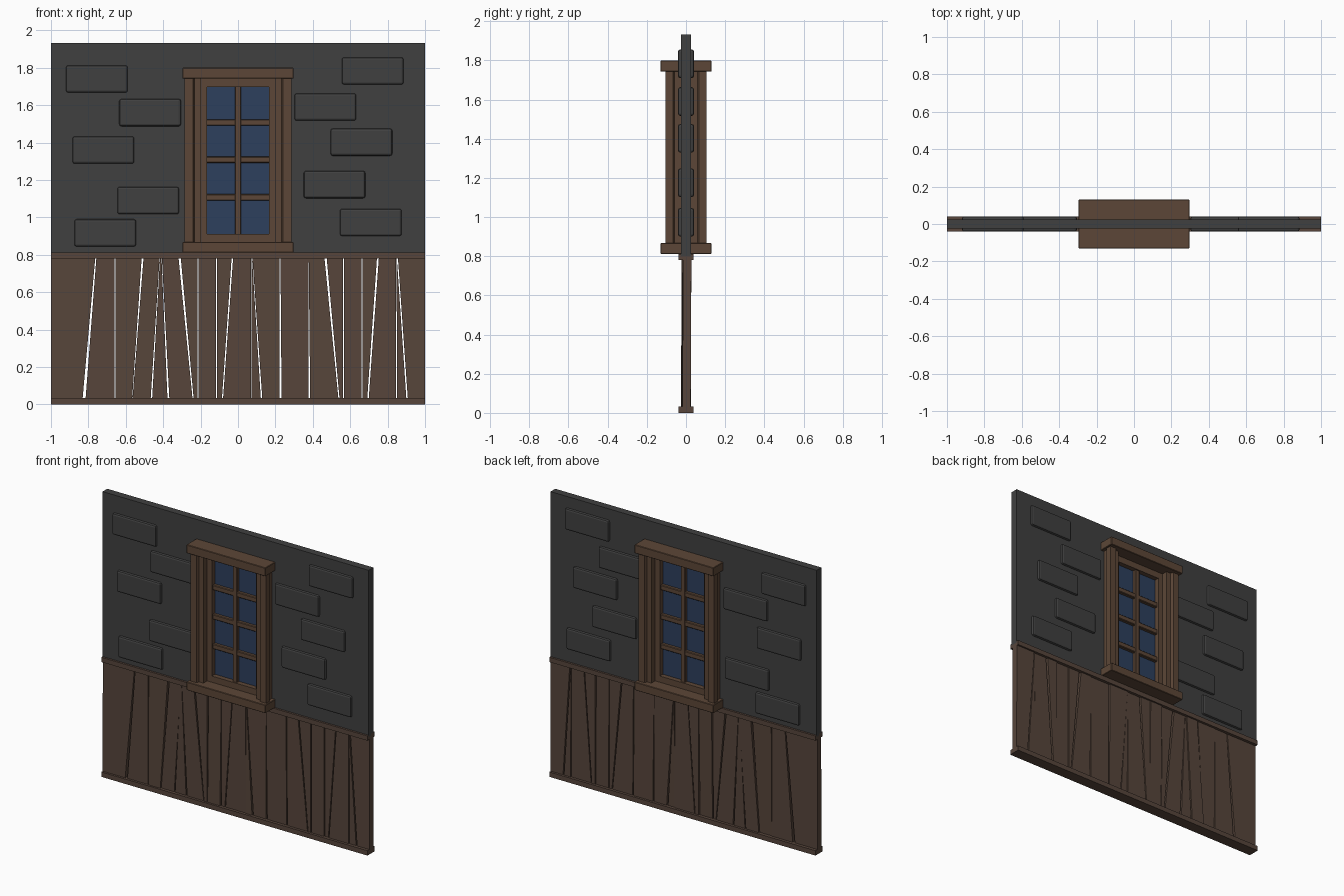
import bpy, bmesh, random

if "Cube" in bpy.data.objects:
    bpy.data.objects.remove(bpy.data.objects["Cube"])

random.seed(4)


def material(name, rgb):
    m = bpy.data.materials.new(name)
    m.diffuse_color = (*rgb, 1)
    m.use_nodes = True
    m.node_tree.nodes["Principled BSDF"].inputs["Base Color"].default_value = m.diffuse_color
    return m


STONE = material("dark grey stone", (0.051, 0.051, 0.051))
WOOD = material("brown plank wood", (0.095, 0.060, 0.044))
TRIM = material("warm window wood", (0.107, 0.062, 0.038))
GLASS = material("blue glass", (0.026, 0.050, 0.110))


def finish(name, bm, mat, bevel=0, segments=1):
    bmesh.ops.recalc_face_normals(bm, faces=bm.faces)
    me = bpy.data.meshes.new(name)
    bm.to_mesh(me)
    bm.free()
    ob = bpy.data.objects.new(name, me)
    bpy.context.collection.objects.link(ob)
    if mat:
        me.materials.append(mat)
    if bevel:
        mod = ob.modifiers.new("bevel", 'BEVEL')
        mod.width, mod.segments = bevel, segments
    return ob


def prism(name, outline, y0, y1, mat, lean=(0, 0), **kw):
    """Extrude an x-z outline along y; lean shifts y by (bottom, top)."""
    bm = bmesh.new()
    mid = sum(z for _, z in outline) / len(outline)
    rings = []
    for y in (y0, y1):
        rings.append([bm.verts.new((x, y + lean[z > mid], z)) for x, z in outline])
    bm.faces.new(rings[0])
    bm.faces.new(rings[1])
    n = len(outline)
    for i in range(n):
        j = (i + 1) % n
        bm.faces.new((rings[0][i], rings[0][j], rings[1][j], rings[1][i]))
    return finish(name, bm, mat, **kw)


def box(name, x0, x1, d, z0, z1, mat, **kw):
    return prism(name, [(x0, z0), (x1, z0), (x1, z1), (x0, z1)], -d, d, mat, **kw)


# Stone wall with a window opening
wall = box("stone_wall", -1, 1, 0.025, 0.80, 1.932, STONE)
cutter = box("window_cutter", -0.22, 0.22, 0.1, 0.84, 1.77, None)
cutter.hide_render = True
cutter.hide_set(True)
cut = wall.modifiers.new("opening", 'BOOLEAN')
cut.object, cut.solver = cutter, 'EXACT'

# Raised stones, showing on both faces of the wall
stones = [(-0.755, 1.74), (-0.47, 1.56), (-0.72, 1.36), (-0.48, 1.09), (-0.71, 0.917),
          (0.72, 1.783), (0.467, 1.59), (0.66, 1.402), (0.516, 1.175), (0.71, 0.973)]
for i, (x, z) in enumerate(stones):
    box(f"raised_stone_{i + 1}", x - 0.165, x + 0.165, 0.041, z - 0.073, z + 0.073,
        STONE, bevel=0.012, segments=2)

# Rails above and below the planks
box("bottom_rail", -1, 1, 0.039, 0, 0.033, WOOD)
box("top_rail", -1, 1, 0.039, 0.78, 0.812, WOOD)

# Crooked planks: (top x, bottom x, half gap top, half gap bottom) for each gap
gaps = [(-1, -1, 0, 0), (-0.76, -0.823, .003, .008), (-0.658, -0.658, .002, .002),
        (-0.51, -0.565, .005, .001), (-0.418, -0.463, .001, .004),
        (-0.408, -0.372, .001, .005), (-0.312, -0.24, .006, .003),
        (-0.214, -0.214, .003, .003), (-0.115, -0.115, .002, .003),
        (-0.03, -0.083, .004, .003), (0.071, 0.071, .001, .002),
        (0.076, 0.126, .001, .004), (0.225, 0.228, .002, .005),
        (0.377, 0.382, .001, .004), (0.468, 0.54, .006, .003),
        (0.564, 0.564, .003, .003), (0.663, 0.663, .002, .002),
        (0.748, 0.695, .005, .004), (0.847, 0.848, .001, .002),
        (0.852, 0.904, .003, .004), (1, 1, 0, 0)]
for i, (a, b) in enumerate(zip(gaps, gaps[1:])):
    lean = (random.uniform(-0.006, 0.004), random.uniform(-0.003, 0.008))
    prism(f"plank_{i + 1}", [(a[1] + a[3], 0.03), (b[1] - b[3], 0.03),
                             (b[0] - b[2], 0.785), (a[0] + a[2], 0.785)],
          -0.021, 0.021, WOOD, lean=lean)

# Window sill and lintel
box("window_sill", -0.297, 0.297, 0.13, 0.812, 0.868, TRIM, bevel=0.003)
box("window_lintel", -0.297, 0.297, 0.13, 1.742, 1.80, TRIM, bevel=0.003)


# Stepped posts: one plan profile extruded upwards on each side
def post(name, side):
    half = [(0.20, 0.085), (0.232, 0.085), (0.24, 0.105), (0.285, 0.105),
            (0.285, 0.067), (0.272, 0.058)]
    plan = half + [(x, -y) for x, y in reversed(half)]
    bm = bmesh.new()
    face = bm.faces.new([bm.verts.new((side * x, y, 0.86)) for x, y in plan])
    top = bmesh.ops.extrude_face_region(bm, geom=[face])["geom"]
    bmesh.ops.translate(bm, vec=(0, 0, 0.89),
                        verts=[v for v in top if isinstance(v, bmesh.types.BMVert)])
    finish(name, bm, TRIM)


post("left_post", -1)
post("right_post", 1)

# Sash frame, glazing bars and glass
for side, name in ((-1, "left"), (1, "right")):
    x0, x1 = sorted((side * 0.165, side * 0.205))
    box(f"{name}_sash_stile", x0, x1, 0.045, 0.86, 1.75, TRIM)
box("sash_bottom", -0.17, 0.17, 0.045, 0.86, 0.91, TRIM)
box("sash_top", -0.17, 0.17, 0.045, 1.698, 1.75, TRIM)
box("centre_bar", -0.017, 0.017, 0.036, 0.90, 1.705, TRIM, bevel=0.004)
for i, z in enumerate((1.107, 1.308, 1.507)):
    box(f"cross_bar_{i + 1}", -0.17, 0.17, 0.034, z - 0.017, z + 0.017, TRIM, bevel=0.004)
box("window_glass", -0.17, 0.17, 0.012, 0.90, 1.705, GLASS)
